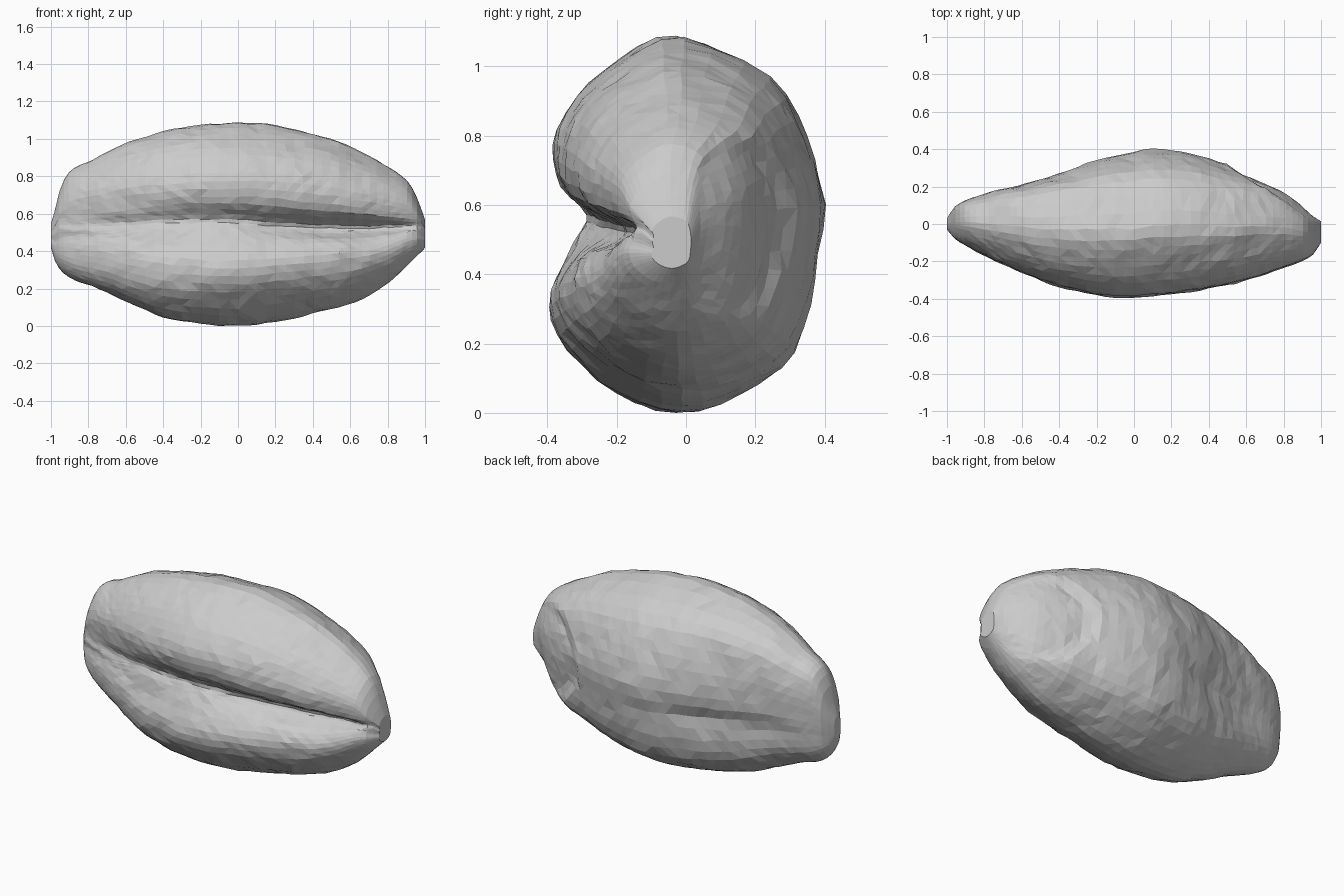
import bpy, bmesh, math
from mathutils import Vector, noise

if "Cube" in bpy.data.objects:
    bpy.data.objects.remove(bpy.data.objects["Cube"])

# Outlines read along the length: (x, value)
TOP = [(-1, .55), (-.98, .62), (-.95, .74), (-.9, .83), (-.78, .89), (-.55, 1.0), (-.25, 1.07), (0, 1.09),
       (.2, 1.075), (.5, 1.0), (.7, .91), (.9, .785), (.96, .68), (1, .57)]
BOTTOM = [(-1, .42), (-.97, .33), (-.9, .26), (-.75, .205), (-.6, .135), (-.4, .05), (-.2, .015), (0, 0),
          (.2, .025), (.6, .125), (.8, .23), (.93, .35), (1, .42)]
FRONT = [(-1, -.03), (-.95, -.085), (-.8, -.17), (-.6, -.26), (-.4, -.335), (-.1, -.395), (.2, -.375),
         (.4, -.345), (.6, -.3), (.8, -.235), (.95, -.17), (1, -.1)]
BACK = [(-1, .03), (-.95, .1), (-.8, .16), (-.6, .21), (-.4, .27), (-.2, .34), (.05, .395), (.2, .393),
        (.35, .365), (.5, .315), (.65, .27), (.8, .205), (.92, .11), (1, .025)]
GROOVE = [(-1, -.95), (-.85, -.86), (-.5, -.76), (0, -.7), (.3, -.6), (.6, -.53), (.85, -.6), (1, -.9)]
GROOVE_Z = [(-1, .54), (-.7, .55), (-.3, .575), (0, .57), (.4, .545), (.7, .54), (1, .54)]


def curve(pts, x):
    """Smooth interpolation through (x, value) points."""
    n = len(pts)
    i = max(0, min(n - 2, sum(p[0] <= x for p in pts) - 1))

    def slope(k):
        a, b = pts[max(0, k - 1)], pts[min(n - 1, k + 1)]
        return (b[1] - a[1]) / (b[0] - a[0])
    (x0, a), (x1, b) = pts[i], pts[i + 1]
    h = x1 - x0
    t = (x - x0) / h
    return ((2*t**3 - 3*t*t + 1) * a + (t**3 - 2*t*t + t) * h * slope(i)
            + (3*t*t - 2*t**3) * b + (t**3 - t*t) * h * slope(i + 1))


def section(x):
    """Kidney-shaped ring with the crease on its front side, boxier to the left."""
    zt, zb, f, b = (curve(c, x) for c in (TOP, BOTTOM, FRONT, BACK))
    yc, hy, zc, hz = (f + b) / 2, (b - f) / 2, (zt + zb) / 2, (zt - zb) / 2
    g = curve(GROOVE, x)
    gv = max(-.15, min(.15, (curve(GROOVE_Z, x) - zc) / hz))
    e = min(1, -1.5 * x) if x < 0 else .4 * x
    ctrl = [(-.05 + .1 * e, 1), (-.45, .89), (-.8, .68), (-.97, .43), (-.91, gv + .16), (g, gv),
            (g - .06, gv - .1), (-.9, -.22), (-1, -.43), (-.85 - .08 * e, -.66 - .05 * e),
            (-.48 - .1 * e, -.89 - .03 * e), (-.05, -1), (.4, -.9), (.78, -.68), (.93, -.3), (1, .1),
            (.87 + .1 * e, .46 + .06 * e), (.6 + .14 * e, .79 + .07 * e)]
    ctrl = [Vector(c) for c in ctrl]
    ring, n = [], len(ctrl)
    for i in range(n):
        p0, p1, p2, p3 = (ctrl[(i + k) % n] for k in (-1, 0, 1, 2))
        for s in range(3):
            t = s / 3
            q = .5 * (2*p1 + (p2 - p0)*t + (2*p0 - 5*p1 + 4*p2 - p3)*t*t + (3*p1 - p0 - 3*p2 + p3)*t**3)
            ring.append(Vector((x, yc + q.x * hy, zc + q.y * hz)))
    return ring


def weather(p):
    """Germ hollow, shallow back furrow and an irregular skin."""
    back = max(0, min(1, p.y * 12))
    d = math.hypot((p.x - .78) / .28, (p.z - .54) / .27)
    p.y -= back * .035 * max(0, min(1, (1 - d) * 5))
    p.y -= back * .03 * math.exp(-((p.x + .35) / .35)**2 - ((p.z - .45) / .06)**2)
    fade = 1 - abs(p.x)**4
    return p + (noise.noise_vector(p * 9) * .008 + noise.noise_vector(p * 31) * .006) * fade


# Grain body lofted from end to end
bm = bmesh.new()
STEPS = 50
rings = []
for i in range(STEPS + 1):
    u = -1 + 2 * i / STEPS
    x = .5 * u + .5 * math.sin(u * math.pi / 2)
    rings.append([bm.verts.new(weather(p)) for p in section(x)])
for a, b in zip(rings, rings[1:]):
    for j in range(len(a)):
        k = (j + 1) % len(a)
        bm.faces.new((a[j], a[k], b[k], b[j]))

# Blunt end caps
for ring in (rings[0], rings[-1]):
    c = bm.verts.new(sum((v.co for v in ring), Vector()) / len(ring))
    for j in range(len(ring)):
        bm.faces.new((ring[j], ring[(j + 1) % len(ring)], c))

bmesh.ops.triangulate(bm, faces=bm.faces[:])
bmesh.ops.recalc_face_normals(bm, faces=bm.faces[:])
low = min(v.co.z for v in bm.verts)
bmesh.ops.translate(bm, verts=bm.verts[:], vec=(0, 0, -low))
mesh = bpy.data.meshes.new("grain_seed")
bm.to_mesh(mesh)
bm.free()
bpy.context.collection.objects.link(bpy.data.objects.new("grain_seed", mesh))
